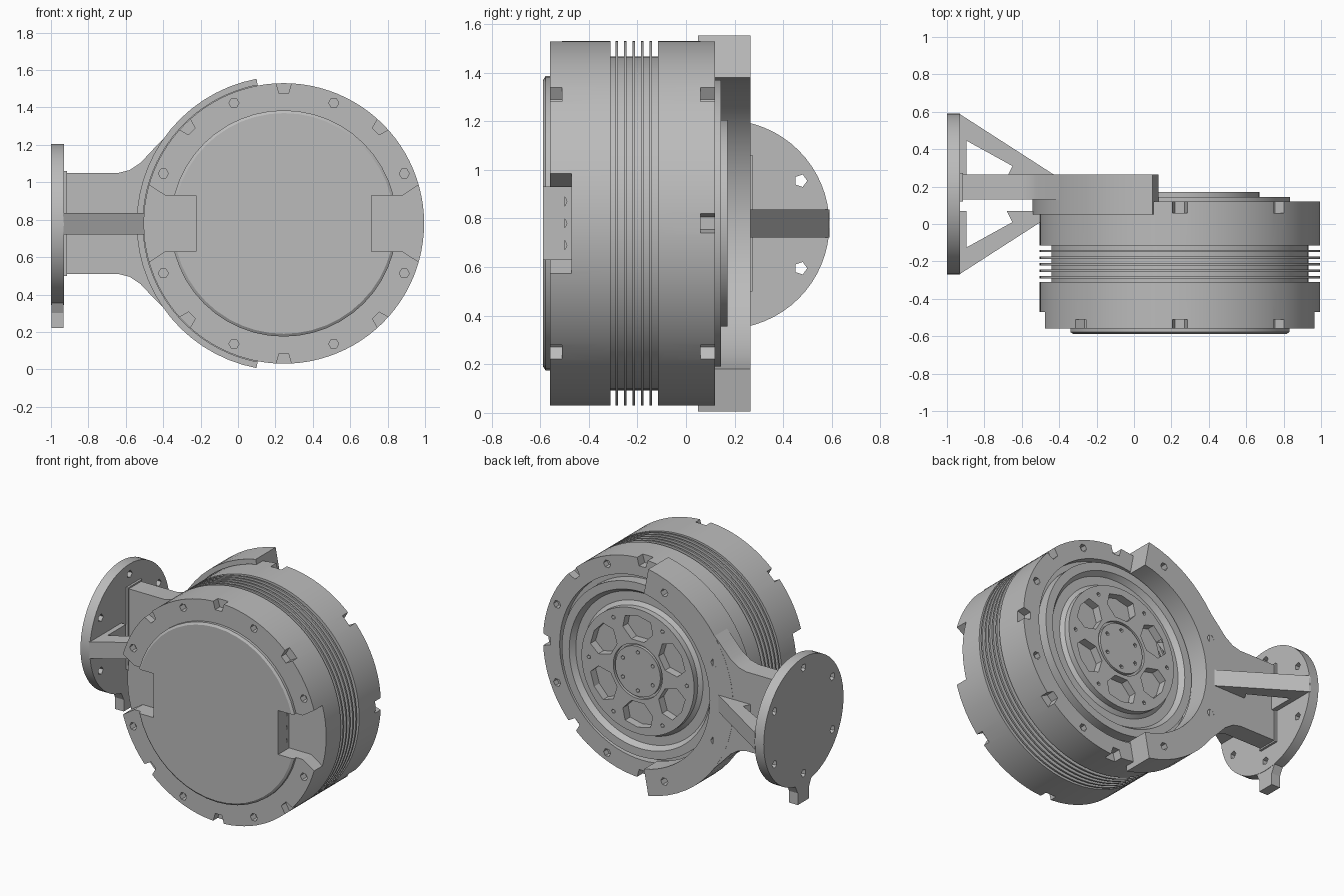
import bpy, bmesh
from math import sin, cos, pi, radians

if "Cube" in bpy.data.objects:
    bpy.data.objects.remove(bpy.data.objects["Cube"])

GREY = (0.5, 0.5, 0.5, 1)
mat = bpy.data.materials.new("plain grey")
mat.use_nodes = True
mat.diffuse_color = GREY
mat.node_tree.nodes["Principled BSDF"].inputs["Base Color"].default_value = GREY

CX, CZ = 0.245, 0.78      # motor axis
FY = 0.16                 # mounting flange axis
MAP = {"x": lambda a, b, t: (t, a, b),
       "y": lambda a, b, t: (a, t, b),
       "z": lambda a, b, t: (a, b, t)}


def finish(name, bm):
    bmesh.ops.recalc_face_normals(bm, faces=bm.faces)
    mesh = bpy.data.meshes.new(name)
    bm.to_mesh(mesh)
    bm.free()
    obj = bpy.data.objects.new(name, mesh)
    bpy.context.collection.objects.link(obj)
    mesh.materials.append(mat)
    return obj


def add_prism(bm, pts, lo, hi, axis):
    rings = [[bm.verts.new(MAP[axis](a, b, t)) for a, b in pts] for t in (lo, hi)]
    bm.faces.new(rings[0])
    bm.faces.new(rings[1][::-1])
    for i in range(len(pts)):
        j = (i + 1) % len(pts)
        bm.faces.new((rings[0][i], rings[0][j], rings[1][j], rings[1][i]))


def solid(name, *prisms):
    bm = bmesh.new()
    for p in prisms:
        add_prism(bm, *p)
    return finish(name, bm)


def lathe(name, profile, seg=96):
    """Spin (radius, y) points about the motor axis; both ends are closed."""
    bm = bmesh.new()
    rings = [[bm.verts.new((CX + r * cos(2 * pi * i / seg), y,
                            CZ + r * sin(2 * pi * i / seg))) for i in range(seg)]
             for r, y in profile]
    for a, b in zip(rings, rings[1:]):
        for i in range(seg):
            j = (i + 1) % seg
            bm.faces.new((a[i], a[j], b[j], b[i]))
    bm.faces.new(rings[0])
    bm.faces.new(rings[-1][::-1])
    return finish(name, bm)


def polar(r, deg, ca=CX, cb=CZ):
    return ca + r * cos(radians(deg)), cb + r * sin(radians(deg))


def circle(ca, cb, r, n):
    return [polar(r, 360 * i / n, ca, cb) for i in range(n)]


def cut(obj, *prisms):
    cutter = solid("cutter", *prisms)
    cutter.hide_render = True
    mod = obj.modifiers.new("cut", "BOOLEAN")
    mod.operation, mod.solver, mod.object = "DIFFERENCE", "EXACT", cutter
    dg = bpy.context.evaluated_depsgraph_get()
    mesh = bpy.data.meshes.new_from_object(obj.evaluated_get(dg))
    obj.modifiers.clear()
    obj.data = mesh
    bpy.data.objects.remove(cutter)


def wedge(deg):
    """Small flared bite in the rim."""
    out = []
    for r, w in ((0.695, -0.025), (0.8, -0.055), (0.8, 0.055), (0.695, 0.025)):
        c, s = cos(radians(deg)), sin(radians(deg))
        out.append((CX + r * c - w * s, CZ + r * s + w * c))
    return out


# Side notches shared by the housing and the front cover
side_notches = []
for s in (-1, 1):
    half = [(0.47, 0.15), (0.635, 0.15), (0.82, 0.27)]
    outline = half + [(a, -b) for a, b in half[::-1]]
    side_notches.append(([(CX + s * a, CZ + b) for a, b in outline], -0.7, -0.47, "y"))

# Finned housing with stepped back face
profile = [(0.3, -0.56), (0.75, -0.56), (0.75, -0.31), (0.687, -0.31)]
for k in range(5):
    y = -0.285 + 0.035 * k
    profile += [(0.687, y - 0.006), (0.75, y - 0.006), (0.75, y + 0.006), (0.687, y + 0.006)]
profile += [(0.687, -0.115), (0.75, -0.115), (0.75, 0.12), (0.625, 0.12), (0.625, 0.07),
            (0.59, 0.07), (0.59, 0.145), (0.535, 0.145), (0.51, 0.11), (0.45, 0.11),
            (0.425, 0.13), (0.425, 0.17), (0.185, 0.17), (0.185, 0.15), (0.17, 0.15),
            (0.17, 0.17), (0.05, 0.17)]
housing = lathe("finned_housing", profile)

bolt_angles = [22.5 + 45 * k for k in range(8)]
bites = list(side_notches)
for a in bolt_angles:
    hole = circle(*polar(0.697, a), 0.027, 6)
    bites += [(hole, -0.6, -0.51, "y"), (hole, 0.08, 0.2, "y")]
for k in range(8):
    bites.append((wedge(45 * k), 0.06, 0.2, "y"))
    if k % 4:
        bites.append((wedge(45 * k), -0.6, -0.51, "y"))
cut(housing, *bites)

# Six pockets and small bolt holes in the rotor face
pockets = []
for k in range(6):
    a = 60 * k + 30
    pts = [polar(r, a + d) for r, d in ((0.215, -13), (0.3, -22), (0.37, -15), (0.38, 0),
                                        (0.37, 15), (0.3, 22), (0.215, 13))]
    pockets.append((pts, 0.115, 0.3, "y"))
    pockets.append((circle(*polar(0.37, a + 30), 0.014, 5), 0.14, 0.3, "y"))
    pockets.append((circle(*polar(0.13, a), 0.014, 5), 0.14, 0.3, "y"))
cut(housing, *pockets)

# Front cover plate, notched at both sides
cover = lathe("front_cover", [(0.3, -0.588), (0.59, -0.588), (0.605, -0.578), (0.605, -0.5)], 48)
cut(cover, *side_notches)

# Sockets in the notch walls
sockets = [(circle(-0.515, CZ + dz, 0.025, 8), x, x + 0.06, "x")
           for x in (CX - 0.5, CX + 0.44) for dz in (-0.09, 0, 0.09)]
cut(housing, *sockets)

# Half-ring bracket clasping the back
N = 28
sweep = [100.7 + (259.3 - 100.7) * i / N for i in range(N + 1)]
ring = [polar(0.787, a) for a in sweep] + [polar(0.61, a) for a in sweep[::-1]]
bracket = solid("half_ring_bracket", (ring, 0.05, 0.265, "y"))
cut(bracket, ([polar(0.753, a) for a in range(90, 271, 4)], 0.0, 0.118, "y"))
cut(bracket, *[(circle(*polar(0.697, a), 0.027, 6), 0.2, 0.4, "y")
               for a in (112.5, 157.5, 202.5, 247.5)])

# Flat arm with flared root
upper = [(-0.94, 0.27), (-0.64, 0.27), (-0.58, 0.285), (-0.52, 0.325), (-0.45, 0.4),
         (-0.36, 0.49), (-0.39, 0.3)]
arm = solid("arm", (([(x, CZ + z) for x, z in upper] +
                     [(x, CZ - z) for x, z in upper[::-1]]), 0.13, 0.264, "y"))

# Triangular ribs on both faces of the arm
rib = [(-0.935, 0.43), (-0.43, 0.105), (-0.43, 0.09), (-0.68, 0.09), (-0.65, 0.15),
       (-0.895, 0.285), (-0.895, 0.09), (-0.935, 0.09)]
for name, s in (("back_rib", 1), ("front_rib", -1)):
    solid(name, ([(x, FY + s * y) for x, y in rib], 0.722, 0.836, "z"))

# Round mounting flange with bolt holes, locating tab and arm pad
flange = solid("mounting_flange", (circle(FY, 0.775, 0.43, 64), -1.0, -0.93, "x"))
cut(flange, *[(circle(*polar(0.36, 30 + 60 * k, FY, 0.775), 0.027, 5), -1.1, -0.8, "x")
              for k in range(6)])
solid("flange_tab", ([(FY - 0.1, 0.38), (FY - 0.06, 0.3), (FY - 0.06, 0.22),
                      (FY + 0.06, 0.22), (FY + 0.06, 0.3), (FY + 0.1, 0.38)],
                     -0.998, -0.932, "x"))
solid("arm_pad", ([(0.12, 0.5), (0.274, 0.5), (0.274, 1.06), (0.12, 1.06)],
                  -0.935, -0.915, "x"))

# Smooth shading with sharp edges kept
bpy.ops.object.select_all(action="DESELECT")
for obj in bpy.context.collection.objects:
    if obj.type == "MESH" and mat.name in obj.data.materials:
        obj.select_set(True)
        bpy.context.view_layer.objects.active = obj
bpy.ops.object.shade_smooth_by_angle(angle=radians(25))
